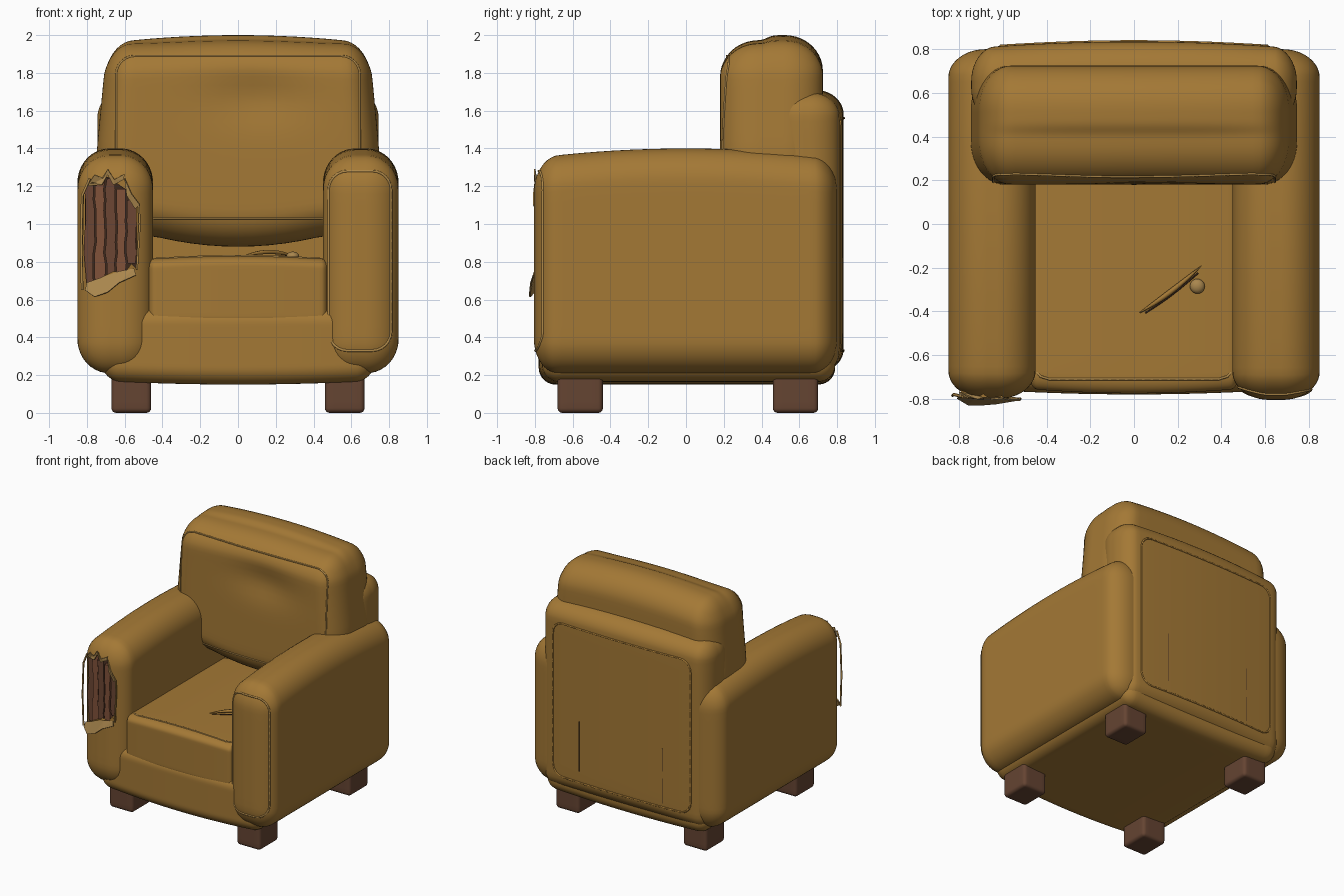
import bpy, bmesh, math, random
from mathutils import Vector
from mathutils.bvhtree import BVHTree

if "Cube" in bpy.data.objects:
    bpy.data.objects.remove(bpy.data.objects["Cube"])

random.seed(4)


def material(name, rgb):
    m = bpy.data.materials.new(name)
    m.diffuse_color = (*rgb, 1)
    m.use_nodes = True
    m.node_tree.nodes["Principled BSDF"].inputs["Base Color"].default_value = m.diffuse_color
    return m


LEATHER = material("tan leather", (0.37, 0.19, 0.036))
PIPING = material("light piping", (0.45, 0.26, 0.07))
TORN = material("torn leather", (0.40, 0.24, 0.075))
LEG = material("dark wood", (0.13, 0.058, 0.032))
PLANK = material("red brown wood", (0.22, 0.085, 0.042))
PLANK_DARK = material("deep brown wood", (0.15, 0.062, 0.034))
GAP = material("dark gap", (0.045, 0.022, 0.012))
surfaces = {}


def finish(name, bm, mat, smooth=True):
    bmesh.ops.recalc_face_normals(bm, faces=bm.faces)
    for f in bm.faces:
        f.smooth = smooth
    me = bpy.data.meshes.new(name)
    bm.to_mesh(me)
    surfaces[name] = BVHTree.FromBMesh(bm)
    bm.free()
    me.materials.append(mat)
    ob = bpy.data.objects.new(name, me)
    bpy.context.collection.objects.link(ob)
    return ob


def soft_box(name, lo, hi, r, mat=LEATHER, shape=None, cuts=23):
    """Box with elliptical rounding r on each axis, then an optional shape rule."""
    lo, hi = Vector(lo), Vector(hi)
    c, h = (lo + hi) / 2, (hi - lo) / 2
    bm = bmesh.new()
    bmesh.ops.create_cube(bm, size=2)
    bmesh.ops.subdivide_edges(bm, edges=bm.edges[:], cuts=cuts, use_grid_fill=True)
    core = 0.6
    for v in bm.verts:
        inner, d = Vector(), Vector()
        for i in range(3):
            t = v.co[i]
            s = math.copysign(1, t)
            inner[i] = s * min(abs(t) / core, 1) * (h[i] - r[i])
            d[i] = s * math.tan(max(abs(t) - core, 0) / (1 - core) * math.pi / 4)
        d.normalize()
        p = c + inner + Vector(d[i] * r[i] for i in range(3))
        v.co = Vector(shape(*p)) if shape else p
    return finish(name, bm, mat)


def tube(name, pts, radius, mat, closed=False):
    cu = bpy.data.curves.new(name, 'CURVE')
    cu.dimensions = '3D'
    cu.bevel_depth = radius
    cu.bevel_resolution = 1
    cu.use_fill_caps = True
    sp = cu.splines.new('POLY')
    sp.points.add(len(pts) - 1)
    for p, q in zip(sp.points, pts):
        p.co = (*q, 1)
    sp.use_cyclic_u = closed
    cu.materials.append(mat)
    ob = bpy.data.objects.new(name, cu)
    bpy.context.collection.objects.link(ob)
    return ob


def round_rect(x0, x1, z0, z1, r, n=6, step=14):
    pts = []
    corners = [(x1 - r, z1 - r), (x0 + r, z1 - r), (x0 + r, z0 + r), (x1 - r, z0 + r)]
    for k, (cx, cz) in enumerate(corners):
        for i in range(n + 1):
            a = math.pi / 2 * (k + i / n)
            pts.append((cx + r * math.cos(a), cz + r * math.sin(a)))
    out = []
    for a, b in zip(pts, pts[1:] + pts[:1]):
        m = step if math.dist(a, b) > 0.1 else 1
        out += [(a[0] + (b[0] - a[0]) * i / m, a[1] + (b[1] - a[1]) * i / m) for i in range(m)]
    return out


def project(target, pts, side):
    """Lay x,z points onto a soft part, seen from side -1 (front) or +1 (back)."""
    res = []
    for x, z in pts:
        hit = surfaces[target].ray_cast(Vector((x, 3 * side, z)), Vector((0, -side, 0)))[0]
        if hit:
            res.append(hit)
    return res


def prism(name, pts, y0, y1, mat):
    bm = bmesh.new()
    f = bm.faces.new([bm.verts.new((x, y0, z)) for x, z in pts])
    g = bmesh.ops.extrude_face_region(bm, geom=[f])
    for v in g["geom"]:
        if isinstance(v, bmesh.types.BMVert):
            v.co.y = y1
    return finish(name, bm, mat, False)


# --- shape rules ---
def base_shape(x, y, z):
    k = 1 - (x / 0.72) ** 2
    return x, y - (0.025 * k if y < -0.5 else 0), z - (0.02 * k if z < 0.3 else 0)


def seat_shape(x, y, z):
    k = max(0, 1 - (x / 0.48) ** 2)
    return x, y - (0.02 * k if y < -0.6 else 0), z + (0.015 * k if z > 0.7 else 0)


def arm_shape(x, y, z):
    return x, y, z - (0.05 * (y / 0.8) ** 2 if z > 1.1 else 0.05 * (y / 0.8) ** 2 * max(0, z - 0.8) / 0.3)


def frame_shape(x, y, z):
    return x, y + (0.03 * (1 - (x / 0.74) ** 2) if y > 0.66 else 0), z - 0.02 * (x / 0.74) ** 2


def cushion_shape(x, y, z):
    up = max(0, min(1, (z - 1.4) / 0.5))
    low = max(0, min(1, (1.4 - z) / 0.45))
    front = max(0, min(1, (0.45 - y) / 0.2))
    dent = 0.035 * front * math.exp(-((x - 0.1) / 0.25) ** 2 - ((z - 1.67) / 0.14) ** 2)
    crease = 0.028 * up ** 2 / (1 + math.exp((y - 0.43) / 0.015)) * max(0, 1 - (x / 0.72) ** 4)
    nz = z - up * 0.03 * (x / 0.6) ** 2 - crease + low * 0.06 * min(1, (x / 0.45) ** 2)
    return x * (1.03 - 0.06 * up), y + dent, nz


# --- upholstered body ---
soft_box("base", (-0.72, -0.755, 0.17), (0.72, 0.79, 0.56), (0.1, 0.09, 0.09), shape=base_shape)
soft_box("seat_cushion", (-0.48, -0.755, 0.46), (0.48, 0.52, 0.815), (0.04, 0.07, 0.05), shape=seat_shape)
soft_box("right_arm", (0.45, -0.805, 0.21), (0.85, 0.8, 1.40), (0.17, 0.13, 0.18), shape=arm_shape)
left_arm = soft_box("left_arm", (-0.85, -0.8, 0.21), (-0.45, 0.8, 1.40), (0.17, 0.13, 0.18), shape=arm_shape)
soft_box("back_frame", (-0.745, 0.47, 0.21), (0.745, 0.805, 1.71), (0.11, 0.15, 0.13), shape=frame_shape)
soft_box("back_cushion", (-0.725, 0.18, 0.88), (0.725, 0.725, 2.0), (0.15, 0.2, 0.19), shape=cushion_shape)

# --- legs ---
for sx, side in ((-1, "left"), (1, "right")):
    for yc, end in ((-0.56, "front"), (0.58, "back")):
        soft_box(f"{end}_{side}_leg", (sx * 0.565 - 0.105, yc - 0.12, 0.0),
                 (sx * 0.565 + 0.105, yc + 0.12, 0.25), (0.025,) * 3, LEG, cuts=9)

# --- piping ---
tube("right_arm_piping", project("right_arm", round_rect(0.48, 0.81, 0.33, 1.28, 0.1), -1), 0.007, PIPING, True)
tube("back_cushion_piping", project("back_cushion", round_rect(-0.645, 0.645, 1.03, 1.89, 0.1), -1),
     0.006, PIPING, True)
tube("back_panel_piping", project("back_frame", round_rect(-0.61, 0.61, 0.33, 1.56, 0.09), 1), 0.007, LEATHER, True)
seam = []
for i in range(25):
    x = -0.465 + 0.93 * i / 24
    y = -0.71 + 0.05 * max(0, (abs(x) - 0.39) / 0.075) ** 2
    seam.append(surfaces["seat_cushion"].ray_cast(Vector((x, y, 2)), Vector((0, 0, -1)))[0])
tube("seat_piping", seam, 0.006, PIPING)

# --- cracks on the back panel ---
for i, (x, z0, z1) in enumerate(((0.37, 0.42, 0.82), (-0.37, 0.36, 0.56), (-0.37, 0.62, 0.8))):
    tube(f"back_crack_{i}", project("back_frame", [(x, z0 + (z1 - z0) * k / 6) for k in range(7)], 1), 0.003, GAP)

# --- torn opening in the left arm ---
hole = [(-0.815, 1.19), (-0.775, 1.235), (-0.72, 1.22), (-0.69, 1.27), (-0.66, 1.215), (-0.605, 1.245),
        (-0.585, 1.17), (-0.54, 1.10), (-0.535, 0.76), (-0.565, 0.79), (-0.6, 0.74), (-0.66, 0.75),
        (-0.74, 0.71), (-0.80, 0.67), (-0.82, 0.9)]
cutter = prism("tear_cutter", hole, -0.95, -0.70, LEATHER)
cutter.hide_render = True
cutter.hide_set(True)
mod = left_arm.modifiers.new("tear", 'BOOLEAN')
mod.operation = 'DIFFERENCE'
mod.solver = 'EXACT'
mod.object = cutter
dg = bpy.context.evaluated_depsgraph_get()
cut_mesh = bpy.data.meshes.new_from_object(left_arm.evaluated_get(dg))
left_arm.modifiers.clear()
left_arm.data = cut_mesh
cut_mesh.set_sharp_from_angle(angle=math.radians(40))
bpy.data.objects.remove(cutter)

# wooden slats inside the opening
prism("tear_backing", [(-0.81, 0.68), (-0.53, 0.74), (-0.53, 1.14), (-0.69, 1.25), (-0.81, 1.19)], -0.715, -0.69, GAP)
edges = []
for k in range(6):
    x = -0.815 + 0.056 * k
    edges.append([(x + random.uniform(-0.006, 0.006), 0.68 + 0.56 * j / 10) for j in range(11)])
for k in range(5):
    a, b = edges[k], edges[k + 1]
    y = (-0.74, -0.765, -0.775, -0.775, -0.77)[k]
    cut = (0, 0, 0, 1, 2)[k]
    pts = [(x + 0.004, z) for x, z in a[cut:11 - cut]] + [(x - 0.004, z) for x, z in reversed(b[cut:11 - cut])]
    prism(f"arm_slat_{k}", pts, y, -0.69, PLANK if k % 2 else PLANK_DARK)

# ragged flaps and loose strands
flaps = {
    "lower_flap": [(-0.80, -0.79, 0.69), (-0.81, -0.80, 0.65), (-0.76, -0.83, 0.615), (-0.69, -0.83, 0.64),
                   (-0.63, -0.825, 0.69), (-0.54, -0.81, 0.73), (-0.55, -0.80, 0.765), (-0.63, -0.80, 0.75),
                   (-0.73, -0.80, 0.715)],
    "upper_flap": [(-0.80, -0.775, 1.2), (-0.76, -0.80, 1.26), (-0.715, -0.80, 1.24), (-0.69, -0.805, 1.29),
                   (-0.655, -0.805, 1.235), (-0.60, -0.80, 1.265), (-0.605, -0.80, 1.235), (-0.66, -0.80, 1.205),
                   (-0.69, -0.80, 1.26), (-0.72, -0.80, 1.21), (-0.77, -0.79, 1.225)],
    "side_flap": [(-0.60, -0.80, 1.24), (-0.565, -0.81, 1.16), (-0.52, -0.81, 1.10), (-0.545, -0.80, 1.08),
                  (-0.59, -0.80, 1.15)],
}
for name, pts in flaps.items():
    bm = bmesh.new()
    f = bm.faces.new([bm.verts.new(p) for p in pts])
    bmesh.ops.triangulate(bm, faces=[f])
    ob = finish(name, bm, TORN, False)
    ob.modifiers.new("thickness", 'SOLIDIFY').thickness = 0.008
tube("outer_strand", [(-0.785, -0.79, 1.24), (-0.825, -0.78, 1.15), (-0.83, -0.785, 0.9), (-0.825, -0.78, 0.65)],
     0.007, PIPING)
tube("inner_strand", [(-0.525, -0.80, 1.1), (-0.52, -0.80, 1.0), (-0.535, -0.80, 0.76)], 0.006, PIPING)

# --- rip on the seat with a bit of stuffing ---
lip = []
for i in range(13):
    t = i / 12
    lip.append((0.02 + 0.29 * t, -0.41 + 0.22 * t - 0.012 * math.sin(math.pi * t),
                0.827 + 0.025 * math.sin(math.pi * t)))
rip = tube("seat_rip_lip", lip, 0.011, LEATHER)
for i, p in enumerate(rip.data.splines[0].points):
    p.radius = 0.15 + math.sin(math.pi * i / 12)
tube("seat_rip_gap", [(x + 0.008, y - 0.012, 0.829) for x, y, z in lip[1:-1]], 0.004, GAP)
bm = bmesh.new()
bmesh.ops.create_uvsphere(bm, u_segments=20, v_segments=12, radius=0.034)
for v in bm.verts:
    v.co = (v.co.x + 0.29, v.co.y - 0.285, v.co.z * 0.7 + 0.83)
finish("seat_stuffing", bm, TORN)
